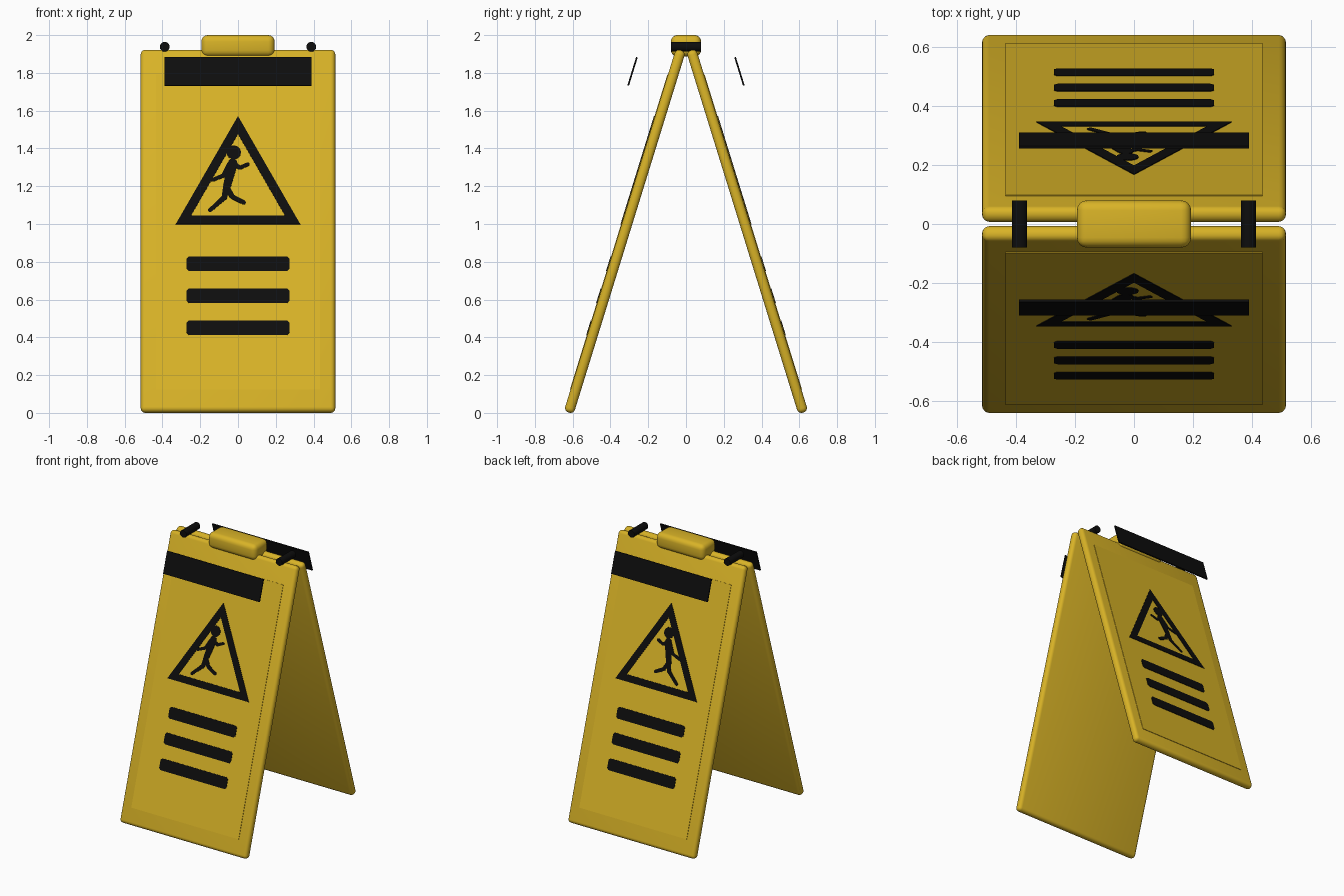
import bpy, bmesh, math
from mathutils import Matrix, Vector

if "Cube" in bpy.data.objects:
    bpy.data.objects.remove(bpy.data.objects["Cube"])

TILT = 0.3
S, C = math.sin(TILT), math.cos(TILT)
THICK = 0.054
CY, CZ = -0.324, 0.961


def material(name, rgb):
    m = bpy.data.materials.new(name)
    m.diffuse_color = (*rgb, 1)
    m.use_nodes = True
    m.node_tree.nodes["Principled BSDF"].inputs["Base Color"].default_value = m.diffuse_color
    return m


YELLOW = material("safety_yellow", (0.69, 0.45, 0.02))
BLACK = material("black", (0.004, 0.004, 0.004))

# Front board frame: local x across, y up the slope, z outward
FRAME = Matrix(((1, 0, 0, 0), (0, S, -C, CY), (0, C, S, CZ), (0, 0, 0, 1)))
FACE = THICK / 2


def finish(name, bm, mat, matrix=Matrix(), back=False):
    bm.transform(matrix)
    if back:
        bm.transform(Matrix.Diagonal((1, -1, 1, 1)))
    bmesh.ops.recalc_face_normals(bm, faces=bm.faces)
    me = bpy.data.meshes.new(name)
    bm.to_mesh(me)
    bm.free()
    ob = bpy.data.objects.new(name, me)
    bpy.context.collection.objects.link(ob)
    me.materials.append(mat)
    bpy.ops.object.select_all(action='DESELECT')
    bpy.context.view_layer.objects.active = ob
    ob.select_set(True)
    bpy.ops.object.shade_smooth_by_angle(angle=math.radians(35))
    return ob


def box(size, center=(0, 0, 0), bevel=0, segments=3):
    bm = bmesh.new()
    bmesh.ops.create_cube(bm, size=1, matrix=Matrix.Translation(center) @ Matrix.Diagonal((*size, 1)))
    if bevel:
        bmesh.ops.bevel(bm, geom=bm.edges[:], offset=bevel, segments=segments, profile=0.5, affect='EDGES')
    return bm


def on_face(x, z):
    """Board-local point for a spot seen at x, z from straight ahead."""
    return Vector((x, (z - CZ - FACE * S) / C))


def prism(bm, points, low, high):
    """Thin flat plate with the given outline."""
    a = [bm.verts.new((p[0], p[1], low)) for p in points]
    b = [bm.verts.new((p[0], p[1], high)) for p in points]
    bm.faces.new(a[::-1])
    bm.faces.new(b)
    n = len(points)
    for i in range(n):
        j = (i + 1) % n
        bm.faces.new((a[i], a[j], b[j], b[i]))


LOW, HIGH = FACE - 0.002, FACE + 0.006


def disc(bm, p, r, n=16):
    prism(bm, [(p[0] + r * math.cos(k * math.tau / n), p[1] + r * math.sin(k * math.tau / n))
               for k in range(n)], LOW, HIGH)


def limb(bm, path):
    """Tapered stroke through (x, z, half width) points with round joints."""
    pts = [(on_face(x, z), r) for x, z, r in path]
    for (p, r), (q, s) in zip(pts, pts[1:]):
        d = (q - p).normalized()
        n = Vector((-d.y, d.x))
        prism(bm, [p - n * r, q - n * s, q + n * s, p + n * r], LOW, HIGH)
    for p, r in pts:
        disc(bm, p, r, 10)


LIMBS = [
    [(-0.028, 1.322, 0.025), (-0.04, 1.27, 0.024), (-0.058, 1.2, 0.021)],                   # torso
    [(-0.025, 1.318, 0.014), (0.01, 1.297, 0.011), (0.052, 1.315, 0.01)],                   # leading arm
    [(-0.045, 1.315, 0.013), (-0.078, 1.255, 0.011), (-0.135, 1.232, 0.01)],                # trailing arm
    [(-0.06, 1.2, 0.018), (-0.072, 1.14, 0.015), (-0.105, 1.11, 0.012), (-0.148, 1.072, 0.011)],
    [(-0.06, 1.19, 0.018), (-0.03, 1.143, 0.013), (0.03, 1.113, 0.012)],                    # legs
]

for side, back in (("front", False), ("back", True)):
    # Board with rounded rim, and its barely raised face panel
    finish(side + "_board", box((1.03, 2.008, THICK), bevel=0.024, segments=4), YELLOW, FRAME, back)
    finish(side + "_face_panel", box((0.87, 1.745, 0.004), (0, -0.012, FACE + 0.001)), YELLOW, FRAME, back)

    # Warning triangle ring
    outer = [on_face(-0.33, 0.997), on_face(0.33, 0.997), on_face(0, 1.57)]
    lens = [(outer[(i + 1) % 3] - outer[(i + 2) % 3]).length for i in range(3)]
    center = sum((outer[i] * lens[i] for i in range(3)), Vector((0, 0))) / sum(lens)
    radius = center.y - outer[0].y
    inner = [center + (p - center) * (1 - 0.048 / radius) for p in outer]
    bm = bmesh.new()
    for i in range(3):
        j = (i + 1) % 3
        prism(bm, [outer[i], outer[j], inner[j], inner[i]], LOW, HIGH)
    finish(side + "_warning_triangle", bm, BLACK, FRAME, back)

    # Slipping figure
    bm = bmesh.new()
    disc(bm, on_face(-0.022, 1.378), 0.038)
    for path in LIMBS:
        limb(bm, path)
    finish(side + "_slipping_figure", bm, BLACK, FRAME, back)

    # Three stripes with clipped corners
    bm = bmesh.new()
    for z in (0.788, 0.619, 0.45):
        c = on_face(0, z)
        w, h, k = 0.272, 0.04, 0.012
        prism(bm, [(sx * (w - a), c.y + sy * (h - b)) for sx, sy, a, b in (
            (-1, -1, k, 0), (1, -1, k, 0), (1, -1, 0, k), (1, 1, 0, k),
            (1, 1, k, 0), (-1, 1, k, 0), (-1, 1, 0, k), (-1, -1, 0, k))], LOW, HIGH)
    finish(side + "_stripes", bm, BLACK, FRAME, back)

    # Header strip standing off the board
    strip = FRAME.copy()
    strip.translation = (0, -0.283, 1.808)
    finish(side + "_header_strip", box((0.78, 0.157, 0.009)), BLACK, strip, back)

# Carry handle
finish("handle", box((0.388, 0.16, 0.114), (0, 0, 1.943), bevel=0.034, segments=4), YELLOW)

# Hinge pins
for side, x in (("left", -0.388), ("right", 0.388)):
    bm = bmesh.new()
    bmesh.ops.create_cone(bm, cap_ends=True, segments=20, radius1=0.026, radius2=0.026, depth=0.16,
                          matrix=Matrix.Translation((x, 0, 1.938)) @ Matrix.Rotation(math.pi / 2, 4, 'X'))
    finish(side + "_hinge_pin", bm, BLACK)
